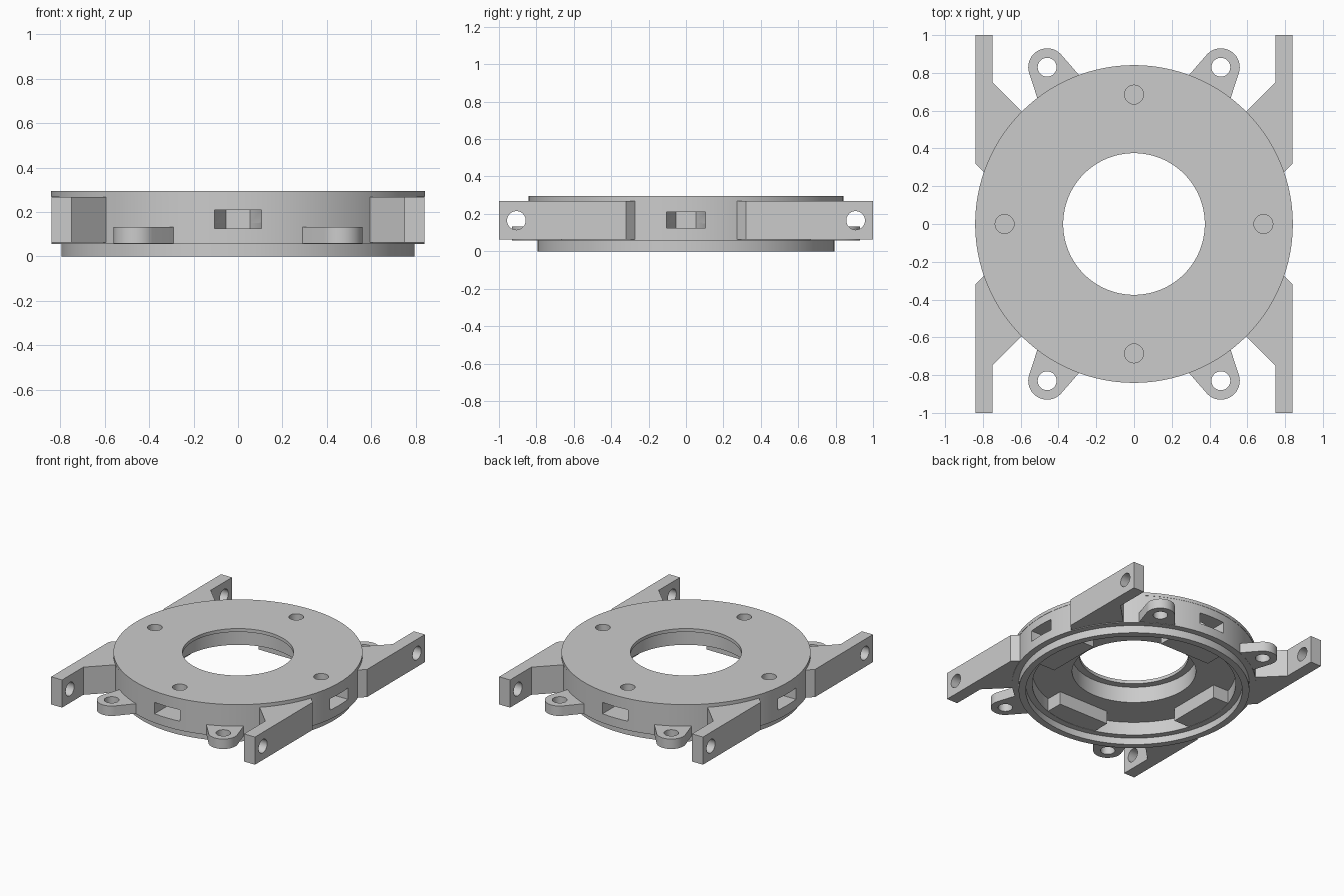
import bpy
import bmesh
from math import sin, cos, pi, radians
from mathutils import Matrix

cube = bpy.data.objects.get("Cube")
if cube:
    bpy.data.objects.remove(cube, do_unlink=True)

grey = bpy.data.materials.new("plain grey")
grey.use_nodes = True
grey.diffuse_color = (0.6, 0.6, 0.6, 1)
grey.node_tree.nodes["Principled BSDF"].inputs["Base Color"].default_value = (0.6, 0.6, 0.6, 1)

cutters = []


def finish(name, bm):
    bm.normal_update()
    bmesh.ops.recalc_face_normals(bm, faces=bm.faces)
    mesh = bpy.data.meshes.new(name)
    bm.to_mesh(mesh)
    bm.free()
    mesh.materials.append(grey)
    ob = bpy.data.objects.new(name, mesh)
    bpy.context.collection.objects.link(ob)
    return ob


def prism(name, outline, z0, z1, matrix=Matrix()):
    """Build a closed prism from a flat outline, then transform it."""
    bm = bmesh.new()
    low = [bm.verts.new(matrix @ Matrix.Translation((x, y, z0)).translation) for x, y in outline]
    high = [bm.verts.new(matrix @ Matrix.Translation((x, y, z1)).translation) for x, y in outline]
    bm.faces.new(low[::-1])
    bm.faces.new(high)
    for i in range(len(low)):
        k = (i + 1) % len(low)
        bm.faces.new((low[i], low[k], high[k], high[i]))
    return finish(name, bm)


def lathe(name, profile, steps=128):
    """Revolve a closed (radius, height) profile about z."""
    bm = bmesh.new()
    rings = []
    for i in range(steps):
        a = 2 * pi * i / steps
        rings.append([bm.verts.new((r * cos(a), r * sin(a), z)) for r, z in profile])
    n = len(profile)
    for i in range(steps):
        a, b = rings[i], rings[(i + 1) % steps]
        for j in range(n):
            k = (j + 1) % n
            bm.faces.new((a[j], b[j], b[k], a[k]))
    return finish(name, bm)


def arc(cx, cy, r, start, end, steps):
    angles = [radians(start + (end - start) * i / steps) for i in range(steps + 1)]
    return [(cx + r * cos(a), cy + r * sin(a)) for a in angles]


def circle(cx, cy, r, steps=32):
    return arc(cx, cy, r, 0, 360, steps)[:-1]


def cut(ob, cutter):
    cutter.hide_render = True
    cutters.append(cutter)
    mod = ob.modifiers.new("cut", 'BOOLEAN')
    mod.operation = 'DIFFERENCE'
    mod.solver = 'EXACT'
    mod.object = cutter
    bpy.context.view_layer.update()
    bpy.context.view_layer.objects.active = ob
    bpy.ops.object.modifier_apply(modifier=mod.name)


# Round housing: top plate, outer wall, lower lip, hollow underside, bore
housing = lathe("housing", [
    (.375, .295), (.841, .295), (.841, .27), (.839, .27), (.839, .057), (.794, .057),
    (.794, 0), (.745, 0), (.745, .05), (.70, .05), (.70, .15), (.426, .15),
    (.426, .27), (.375, .27)])
parts = [housing]

# Nut slots with hexagonal ends, screw holes above, and the lugs around the slots
slot = [(.105, .95), (.105, .685), (.053, .594), (-.053, .594), (-.105, .685), (-.105, .95)]
lug = [(-.21, .54), (.21, .54)] + arc(0, 0, .702, 72.5, 107.5, 12)
for i in range(4):
    turn = Matrix.Rotation(i * pi / 2, 4, 'Z')
    ob = prism(f"nut_lug_{i + 1}", lug, .052, .153, turn)
    parts.append(ob)
    slot_cutter = prism("slot_cutter", slot, .125, .21, turn)
    cut(housing, slot_cutter)
    cut(ob, slot_cutter)
    cut(housing, prism("screw_cutter", circle(0, .685, .05), .17, .4, turn))

# Mounting arms and screw ears, one of each per corner
arm = [(.84, 1), (.75, 1), (.75, .75), (.595, .595), (.57, .57), (.74, .27), (.79, .27), (.84, .32)]
ear = [(.50, .63)] + arc(.46, .83, .10, -15, 138, 24) + [(.275, .77)]
along_x = Matrix.Rotation(pi / 2, 4, 'Y')
for sx, side in ((1, "left"), (-1, "right")):
    for sy, end in ((1, "back"), (-1, "front")):
        mirror = Matrix.Diagonal((sx, sy, 1, 1))
        ob = prism(f"{end}_{side}_arm", arm, .062, .268, mirror)
        place = mirror @ Matrix.Translation((.8, .907, .165)) @ along_x
        cut(ob, prism("arm_cutter", circle(0, 0, .05), -.2, .2, place))
        parts.append(ob)
        ob = prism(f"{end}_{side}_ear", ear, .059, .133, mirror)
        cut(ob, prism("ear_cutter", circle(.46, .83, .05), 0, .3, mirror))
        parts.append(ob)

for cutter in set(cutters):
    bpy.data.objects.remove(cutter, do_unlink=True)

# Smooth the round walls, keep the edges sharp
bpy.ops.object.select_all(action='DESELECT')
for ob in parts:
    ob.select_set(True)
bpy.context.view_layer.objects.active = housing
bpy.ops.object.shade_smooth_by_angle(angle=radians(30))
